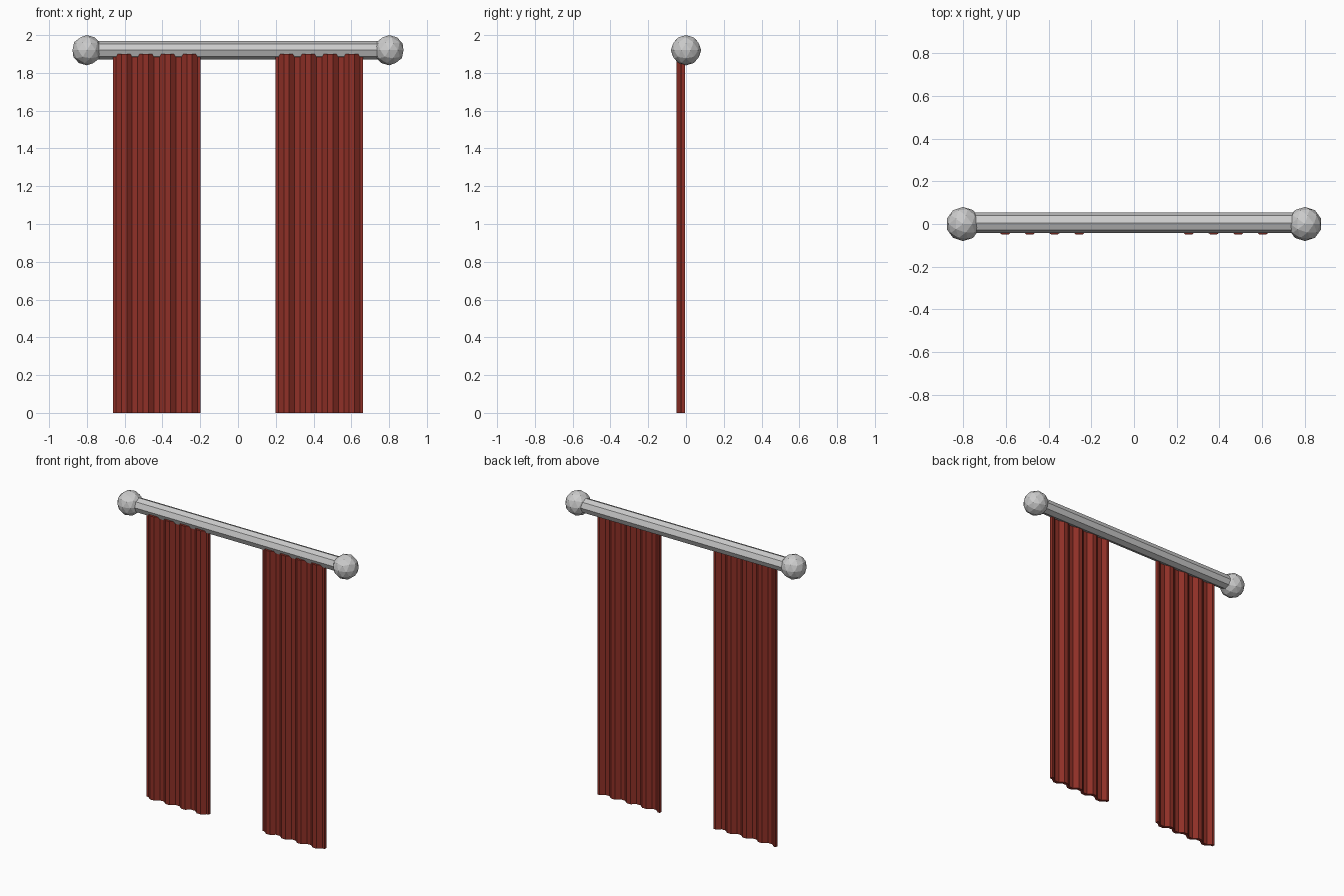
import bpy, bmesh, math

if "Cube" in bpy.data.objects:
    bpy.data.objects.remove(bpy.data.objects["Cube"])

red = bpy.data.materials.new("red_fabric")
red.diffuse_color = (0.28, 0.03, 0.02, 1)
red.use_nodes = True
red.node_tree.nodes["Principled BSDF"].inputs["Base Color"].default_value = red.diffuse_color

ROD_Z = 1.92

# Curtain rod: eight-sided bar along x
bpy.ops.mesh.primitive_cylinder_add(vertices=8, radius=0.048, depth=1.6,
                                    location=(0, 0.005, ROD_Z),
                                    rotation=(0, math.pi / 2, 0))
bpy.context.object.name = "curtain_rod"

# Faceted ball at each end of the rod
for side, name in ((-1, "left_finial"), (1, "right_finial")):
    bpy.ops.mesh.primitive_ico_sphere_add(subdivisions=2, radius=0.08,
                                          location=(side * 0.8, 0, ROD_Z))
    bpy.context.object.name = name


def curtain(name, x0, width=0.462, height=1.9, pleats=4):
    """Pleated sheet: zigzag cross-section with flat crests, extruded upward."""
    front, valley, thick = -0.05, -0.027, 0.021
    step = width / pleats
    profile = [(x0, valley)]
    for i in range(pleats):
        for frac, y in ((0.125, valley), (0.375, front),
                        (0.625, front), (0.875, valley)):
            profile.append((x0 + (i + frac) * step, y))
    profile.append((x0 + width, valley))

    bm = bmesh.new()
    rows = [[bm.verts.new((x, y + dy, z)) for x, y in profile]
            for dy, z in ((0, 0), (0, height), (thick, height), (thick, 0))]
    # Front, top, back and bottom strips
    for r in range(4):
        a, b = rows[r], rows[(r + 1) % 4]
        for i in range(len(profile) - 1):
            bm.faces.new((a[i], a[i + 1], b[i + 1], b[i]))
    # Side hems
    for i in (0, -1):
        bm.faces.new([row[i] for row in rows])
    bmesh.ops.recalc_face_normals(bm, faces=bm.faces)
    mesh = bpy.data.meshes.new(name)
    bm.to_mesh(mesh)
    bm.free()
    mesh.materials.append(red)
    bpy.context.collection.objects.link(bpy.data.objects.new(name, mesh))


curtain("left_curtain", -0.661)
curtain("right_curtain", 0.199)
